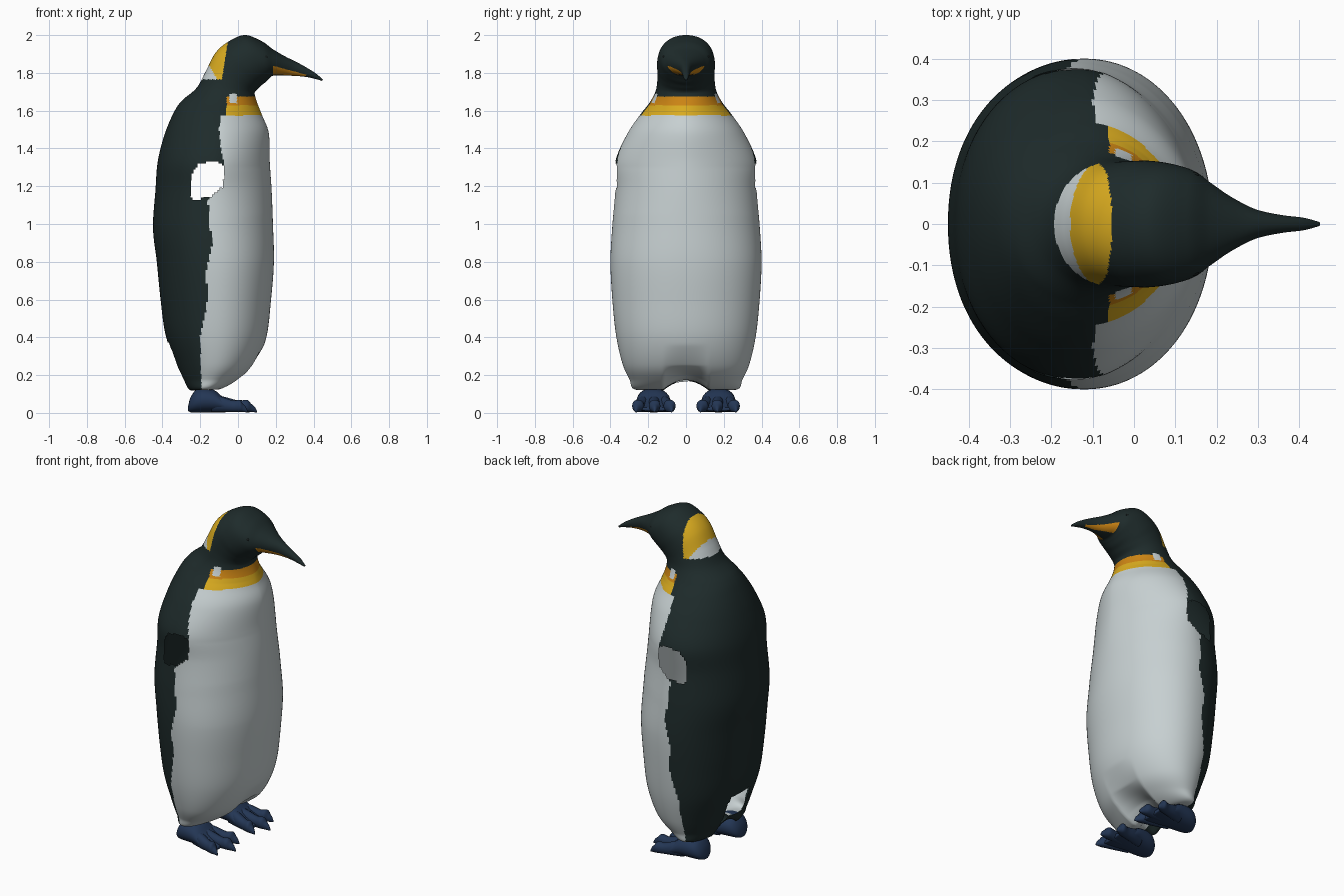
import bpy, bmesh, math
from mathutils import Vector

if "Cube" in bpy.data.objects:
    bpy.data.objects.remove(bpy.data.objects["Cube"])


def material(name, rgb):
    m = bpy.data.materials.new(name)
    m.diffuse_color = (*rgb, 1)
    m.use_nodes = True
    m.node_tree.nodes["Principled BSDF"].inputs["Base Color"].default_value = m.diffuse_color
    return m


DARK, WHITE, YELLOW, ORANGE = range(4)
plumage = [material("dark feathers", (.013, .024, .024)),
           material("white feathers", (.57, .63, .64)),
           material("yellow feathers", (.70, .41, .014)),
           material("orange feathers", (.61, .235, .007))]
foot_blue = material("foot blue", (.017, .037, .09))
eye_black = material("eye black", (.008, .012, .012))


def interpolate(table, t):
    """Piecewise linear lookup."""
    for (t0, v0), (t1, v1) in zip(table, table[1:]):
        if t <= t1:
            return v0 + (v1 - v0) * (t - t0) / (t1 - t0)
    return table[-1][1]


def smooth_rows(rows, steps):
    """Catmull-Rom interpolation of every column."""
    out = []
    for i in range(len(rows) - 1):
        p = [rows[max(0, min(len(rows) - 1, i + k))] for k in (-1, 0, 1, 2)]
        for s in range(steps):
            t = s / steps
            out.append([.5 * (2 * b + (c - a) * t + (2 * a - 5 * b + 4 * c - d) * t * t
                              + (3 * b - a - 3 * c + d) * t ** 3)
                        for a, b, c, d in zip(*p)])
    out.append(rows[-1])
    return out


def loft(name, rows, mats, steps=4, sides=24, front=((0, 2.1),), back=2.1,
         shape=None, colour=None, cut=None):
    """Skin rings given as front x,z, back x,z, half width, centre y.
    front is a height table of roundness for the front half, back is one value."""
    bm = bmesh.new()
    rings = []
    for fx, fz, bx, bz, w, yc in smooth_rows(rows, steps):
        ring = []
        for k in range(sides):
            a = 2 * math.pi * (k + .5) / sides
            c, s = math.cos(a), math.sin(a)
            e = 2 / (interpolate(front, fz) if c > 0 else back)
            c = math.copysign(abs(c) ** e, c)
            s = math.copysign(abs(s) ** e, s)
            p = Vector(((fx + bx) / 2 + c * (fx - bx) / 2, yc + s * w,
                        (fz + bz) / 2 + c * (fz - bz) / 2))
            ring.append(bm.verts.new(shape(p) if shape else p))
        rings.append(ring)
    for r, q in zip(rings, rings[1:]):
        for k in range(sides):
            j = (k + 1) % sides
            bm.faces.new((r[k], r[j], q[j], q[k]))
    bm.faces.new(rings[0])
    bm.faces.new(rings[-1])
    bmesh.ops.recalc_face_normals(bm, faces=bm.faces)
    for f in bm.faces:
        f.smooth = True
        if colour:
            f.material_index = colour(f.calc_center_median())
    if cut:
        gone = [f for f in bm.faces if cut(f.calc_center_median())]
        bmesh.ops.delete(bm, geom=gone, context='FACES')
    me = bpy.data.meshes.new(name)
    bm.to_mesh(me)
    bm.free()
    for m in mats:
        me.materials.append(m)
    ob = bpy.data.objects.new(name, me)
    bpy.context.collection.objects.link(ob)
    return ob


# Torso rings, bottom to neck
torso = [(-.14, .14, -.22, .14, .10), (-.09, .125, -.262, .12, .265),
         (.01, .177, -.30, .18, .30), (.09, .256, -.335, .27, .337),
         (.15, .40, -.385, .42, .37), (.175, .60, -.41, .60, .39),
         (.19, .80, -.43, .80, .40), (.185, 1.0, -.45, .98, .39),
         (.178, 1.18, -.437, 1.18, .374), (.168, 1.33, -.425, 1.33, .374),
         (.163, 1.48, -.39, 1.47, .312), (.13, 1.57, -.345, 1.58, .245),
         (.104, 1.635, -.30, 1.65, .193), (.09, 1.68, -.22, 1.72, .162)]
# Head and beak rings, turning forward
head = [(.09, 1.70, -.17, 1.81, .152), (.11, 1.72, -.12, 1.905, .152),
        (.125, 1.735, -.055, 1.963, .153), (.145, 1.75, .035, 2.0, .145),
        (.165, 1.77, .125, 1.968, .128), (.185, 1.785, .185, 1.925, .10),
        (.22, 1.785, .25, 1.887, .065), (.28, 1.785, .305, 1.86, .036),
        (.35, 1.78, .36, 1.83, .022), (.41, 1.768, .412, 1.797, .015),
        (.445, 1.757, .45, 1.765, .005)]
# Edge between dark back and white belly: height, x
flank = [(0, -.19), (.4, -.20), (.6, -.16), (.75, -.17), (.9, -.135), (1.0, -.15),
         (1.13, -.16), (1.2, -.09), (1.3, -.07), (1.4, -.09), (1.5, -.10), (1.58, -.09)]
# Roundness of the breast: height, exponent
breast = [(0, 2.1), (.8, 2.05), (1.05, 1.95), (1.3, 1.72), (1.6, 1.75), (1.7, 2.1), (2, 2.15)]
# Flipper opening outline: x, height
opening = [(-.25, 1.26), (-.245, 1.13), (-.15, 1.14), (-.08, 1.2),
           (-.07, 1.31), (-.13, 1.335), (-.21, 1.315)]


def body_colour(c):
    x, y, z = c
    # beak stripe
    if x > .185 and z > 1.7:
        side = abs(y) > max(.011, .3 * (.33 - x))
        return ORANGE if side and x < .36 and z < 1.838 - .27 * (x - .185) else DARK
    # nape patch
    if z > 1.765:
        if x < -.13 - .58 * (z - 1.80):
            return WHITE
        return YELLOW if x < -.085 + .16 * (z - 1.77) else DARK
    # collar
    if z > 1.575:
        if -.045 < x < -.005 and abs(y) > .1 and 1.64 < z < 1.69:
            return WHITE
        if x < -.06 or z > 1.675:
            return DARK
        return ORANGE if z > 1.628 else YELLOW
    return WHITE if x > interpolate(flank, z) else DARK


def body_shape(p):
    # crotch lift and crease between the legs
    t = max(0, 1 - (p.y / .12) ** 2)
    low = max(0, min(1, (.36 - p.z) / .2))
    if p.x > -.15:
        p.x -= .035 * t * low
    p.z += .05 * t * max(0, min(1, (.25 - p.z) / .1))
    return p


def body_cut(c):
    # tail opening at the back
    if abs(c.y) < .095 and c.x < -.24 and .2 < c.z < .375:
        return True
    # flipper openings on both sides
    if abs(c.y) < .2:
        return False
    inside = False
    for (x0, z0), (x1, z1) in zip(opening, opening[1:] + opening[:1]):
        if (z0 > c.z) != (z1 > c.z) and c.x < x0 + (x1 - x0) * (c.z - z0) / (z1 - z0):
            inside = not inside
    return inside


loft("body", [r + (0,) for r in torso + head], plumage, steps=14, sides=176, front=breast,
     back=2.12, shape=body_shape, colour=body_colour, cut=body_cut)

for side, s in (("left", 1), ("right", -1)):
    # ankle and sole
    loft(side + "_foot",
         [(-.264, .01, -.264, .035, .015, .175 * s), (-.25, .003, -.25, .085, .055, .175 * s),
          (-.215, .002, -.21, .128, .08, .175 * s), (-.13, .002, -.13, .123, .09, .172 * s),
          (-.07, .003, -.07, .075, .095, .17 * s), (-.01, .006, -.01, .04, .09, .168 * s),
          (.015, .01, .015, .03, .08, .168 * s)],
         [foot_blue])
    # three splayed toes with claws
    for name, y0, y1, tip in (("inner", .125, .075, .06), ("middle", .17, .165, .10),
                              ("outer", .215, .266, .05)):
        rows = []
        for t, top, w in ((0, .10, .03), (.3, .085, .033), (.6, .066, .028), (.78, .07, .031),
                          (.87, .05, .02), (.95, .033, .01), (1, .012, .003)):
            x = -.14 + (tip + .14) * t
            rows.append((x, .003, x, top, w, (y0 + (y1 - y0) * t) * s))
        loft(f"{side}_{name}_toe", rows, [foot_blue], sides=14)
    # eye
    bpy.ops.mesh.primitive_uv_sphere_add(segments=16, ring_count=8, radius=.014,
                                         location=(.14, .118 * s, 1.885))
    eye = bpy.context.object
    eye.name = side + "_eye"
    eye.scale = (1.2, .6, .7)
    eye.data.materials.append(eye_black)
    bpy.ops.object.shade_smooth()
